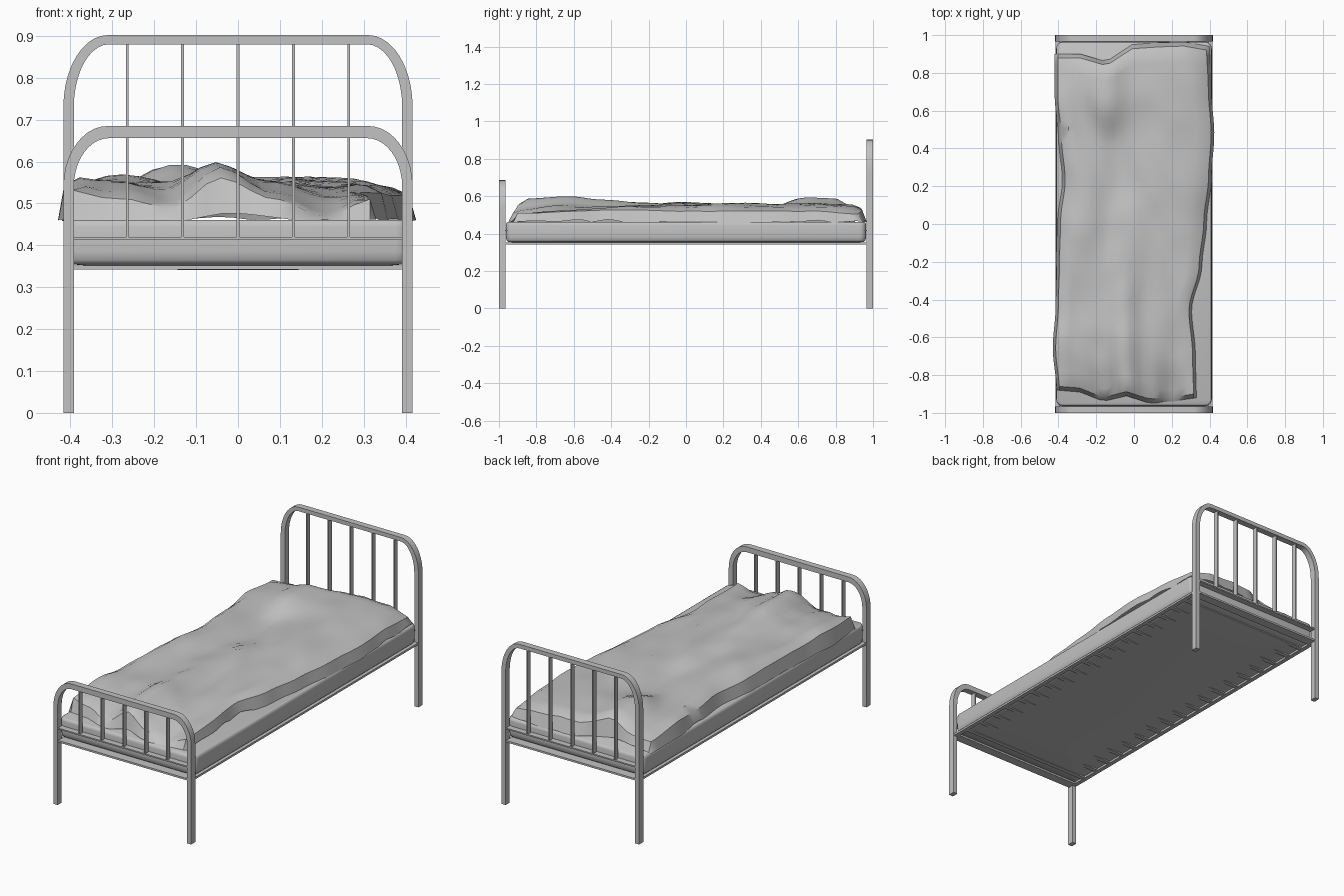
import bpy
import bmesh
import math
from mathutils import Vector, noise

cube = bpy.data.objects.get("Cube")
if cube:
    bpy.data.objects.remove(cube, do_unlink=True)

GREY = (0.54, 0.54, 0.54, 1)
grey = bpy.data.materials.new("plain_grey")
grey.use_nodes = True
grey.diffuse_color = GREY
for node in grey.node_tree.nodes:
    if node.type == 'BSDF_PRINCIPLED':
        node.inputs["Base Color"].default_value = GREY


def loft(name, rings, closed=True, angle=30):
    """Skin a list of equally long point rings; closed rings get end caps."""
    bm = bmesh.new()
    rows = [[bm.verts.new(p) for p in ring] for ring in rings]
    n = len(rows[0])
    for a, b in zip(rows, rows[1:]):
        for i in range(n if closed else n - 1):
            j = (i + 1) % n
            bm.faces.new((a[i], a[j], b[j], b[i]))
    if closed:
        bm.faces.new(rows[0][::-1])
        bm.faces.new(rows[-1])
        bmesh.ops.recalc_face_normals(bm, faces=bm.faces)
    mesh = bpy.data.meshes.new(name)
    bm.to_mesh(mesh)
    bm.free()
    obj = bpy.data.objects.new(name, mesh)
    bpy.context.collection.objects.link(obj)
    mesh.materials.append(grey)
    bpy.ops.object.select_all(action='DESELECT')
    bpy.context.view_layer.objects.active = obj
    obj.select_set(True)
    bpy.ops.object.shade_smooth_by_angle(angle=math.radians(angle))
    return obj


def box(name, x0, x1, y0, y1, z0, z1):
    rect = [(x0, y0), (x1, y0), (x1, y1), (x0, y1)]
    return loft(name, [[(x, y, z) for x, y in rect] for z in (z0, z1)])


def arch(half, top, rx, rz):
    """Leg, curved shoulder and top of an arch, left to right."""
    side = [(half, 0)]
    for i in range(11):
        t = math.pi / 2 * i / 10
        side.append((half - rx + rx * math.cos(t), top - rz + rz * math.sin(t)))
    return [(-x, z) for x, z in side] + side[::-1]


# Bed ends: bent flat tube, upright bars and cross rails reaching the mattress
def bed_end(name, side, top, rz, thick):
    outer = arch(0.417, top, 0.106, rz)
    inner = arch(0.392, top - thick, 0.084, rz - thick)
    y = side * 0.9825
    y0, y1 = y - 0.0175, y + 0.0175
    loft(name + "_frame", [[(a, y0, b), (a, y1, b), (c, y1, d), (c, y0, d)]
                           for (a, b), (c, d) in zip(outer, inner)])
    for i in range(-2, 3):
        x = i * 0.1325
        box(name + "_bar", x - 0.003, x + 0.003, y - 0.0135, y + 0.0135, 0.417, top - thick / 2)
    ends = sorted((side * 0.945, side * 0.996))
    box(name + "_middle_rail", -0.395, 0.395, *ends, 0.413, 0.42)
    box(name + "_lower_rail", -0.395, 0.395, *ends, 0.342, 0.352)


bed_end("footboard", -1, 0.685, 0.145, 0.029)
bed_end("headboard", 1, 0.902, 0.172, 0.022)

# Side rails and slats
for side in (-1, 1):
    x = side * 0.403
    box("side_rail", x - 0.012, x + 0.012, -0.97, 0.97, 0.342, 0.353)
SLATS = 18
for i in range(SLATS):
    y = -0.88 + 1.76 * i / (SLATS - 1)
    box("slat", -0.4, 0.4, y - 0.012, y + 0.012, 0.345, 0.352)


# Mattress with rounded corners and a slightly sagging underside
def rounded_rect(inset, z, r=0.035):
    hx, hy = 0.412 - inset, 0.963 - inset
    r = max(r - inset, 0.01)
    ring = []
    for corner, (sx, sy) in enumerate([(1, 1), (-1, 1), (-1, -1), (1, -1)]):
        for k in range(6):
            t = math.pi / 2 * (corner + k / 5)
            ring.append((sx * (hx - r) + r * math.cos(t), sy * (hy - r) + r * math.sin(t), z))
    return ring


section = [(0.3, 0.341), (0.13, 0.345), (0.06, 0.351), (0.012, 0.355), (0.003, 0.365),
           (0, 0.385), (0, 0.445), (0.003, 0.457), (0.01, 0.461)]
loft("mattress", [rounded_rect(i, z) for i, z in section], angle=60)


# Rumpled blanket: heights in centimetres above the mattress, foot to head
HEIGHTS = [
    [10, 7, 3, 13, 7, 1, 8],
    [11, 9, 8, 14, 9, 6, 9],
    [9, 8, 9, 12, 9, 8, 8],
    [9, 9, 9, 11, 9, 8, 8],
    [8, 11, 8, 10, 9, 9, 7],
    [8, 10, 7, 9, 10, 10, 8],
    [8, 9, 7, 8, 10, 9, 7],
    [9, 10, 13, 10, 10, 9, 7],
    [7, 7, 12, 10, 9, 8, 6],
]


def sample(values, t, smooth=True):
    t = min(max(t, 0), 1) * (len(values) - 1)
    i = min(int(t), len(values) - 2)
    f = t - i
    if smooth:
        f = f * f * (3 - 2 * f)
    return values[i] * (1 - f) + values[i + 1] * f


def spread(i, count, hem):
    """Even steps between two narrow steps that form the steep hem."""
    if i in (0, count):
        return i / count
    return hem + (1 - 2 * hem) * (i - 1) / (count - 2)


# Outline of the cloth, each side evenly spaced
LEFT = [-0.41, -0.43, -0.415, -0.41, -0.405, -0.38, -0.4, -0.42, -0.42]
RIGHT = [0.33, 0.325, 0.305, 0.36, 0.385, 0.41, 0.425, 0.41, 0.4]
FOOT = [-0.88, -0.89, -0.94, -0.91, -0.95, -0.94, -0.92]
HEAD = [0.9, 0.9, 0.86, 0.95, 0.96, 0.965, 0.94]
COLS, ROWS = 22, 44
grid = []
for r in range(ROWS + 1):
    v = spread(r, ROWS, 0.012)
    row = []
    for c in range(COLS + 1):
        u = spread(c, COLS, 0.02)
        x = sample(LEFT, v) * (1 - u) + sample(RIGHT, v) * u
        y = sample(FOOT, u, False) * (1 - v) + sample(HEAD, u, False) * v
        lift = sample([sample(line, u) for line in HEIGHTS], v) * 0.01 - 0.002
        # Long slanting creases
        fold = noise.noise(Vector((x * 5 + y * 1.5, y * 1.8, 3)))
        lift += 0.018 * (0.4 - abs(fold) * 2)
        # Hanging hem
        rim = min(c, COLS - c, r, ROWS - r)
        if rim == 0:
            lift = 0.03 * abs(noise.noise(Vector((x * 5, y * 5, 8)))) - 0.002
        elif rim == 1:
            lift *= 0.8
        row.append((x, y, 0.46 + lift))
    grid.append(row)
loft("blanket", grid, closed=False, angle=40)
